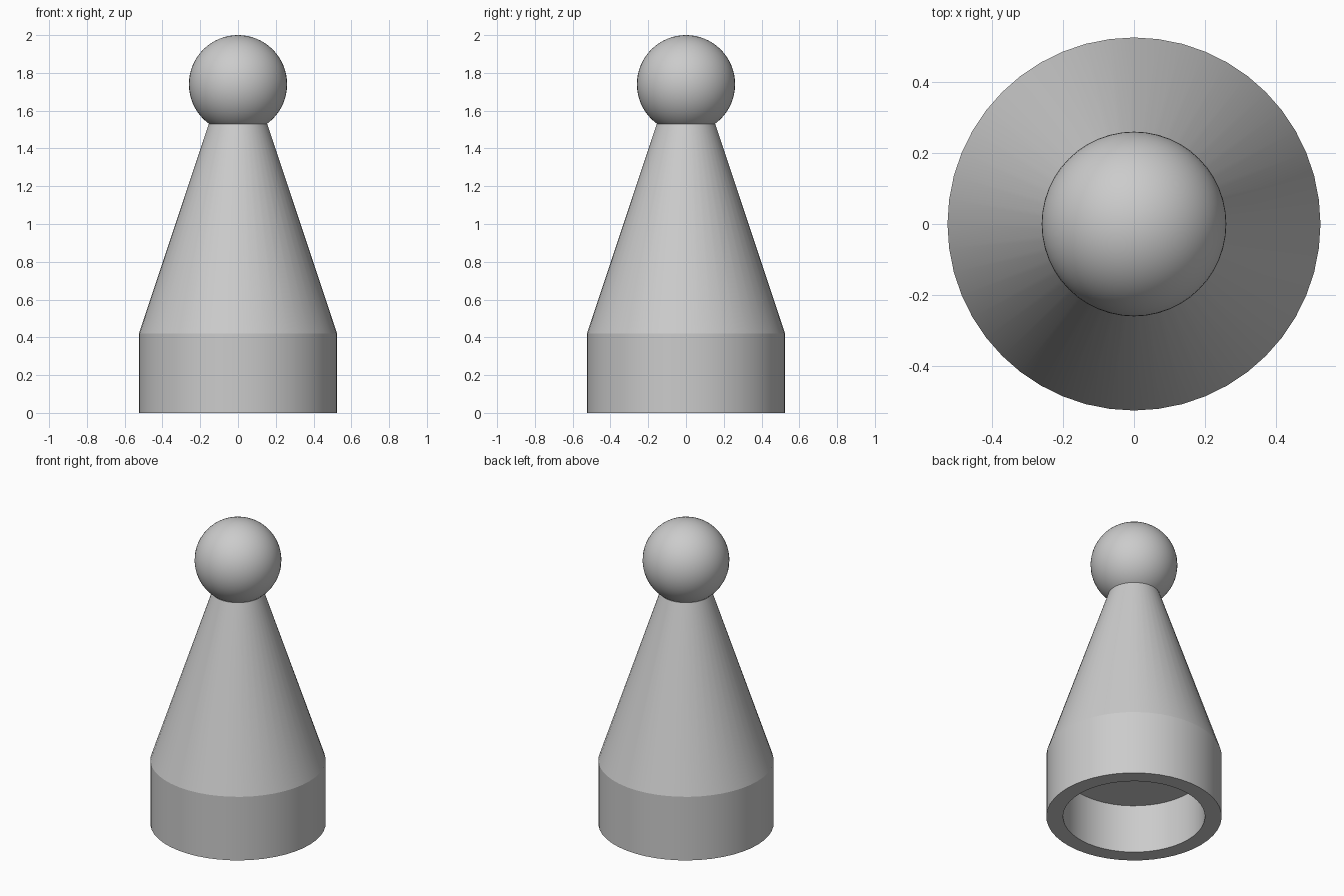
import bpy
import bmesh
from math import tau, cos, sin

default_cube = bpy.data.objects.get("Cube")
if default_cube:
    bpy.data.objects.remove(default_cube, do_unlink=True)

SEGMENTS = 48

# Single grey material
grey = bpy.data.materials.new("plain grey")
grey.use_nodes = True
colour = (0.6, 0.6, 0.6, 1)
grey.diffuse_color = colour
grey.node_tree.nodes["Principled BSDF"].inputs["Base Color"].default_value = colour


def finish(obj):
    obj.data.materials.append(grey)
    bpy.ops.object.select_all(action='DESELECT')
    obj.select_set(True)
    bpy.context.view_layer.objects.active = obj
    bpy.ops.object.shade_smooth_by_angle(angle=0.26)


def lathe(name, profile):
    """Turn (radius, height) points round z and cap both ends."""
    bm = bmesh.new()
    rings = [[bm.verts.new((r * cos(tau * i / SEGMENTS), r * sin(tau * i / SEGMENTS), z))
              for i in range(SEGMENTS)] for r, z in profile]
    for low, high in zip(rings, rings[1:]):
        for i in range(SEGMENTS):
            j = (i + 1) % SEGMENTS
            bm.faces.new((low[i], low[j], high[j], high[i]))
    bm.faces.new(rings[0])
    bm.faces.new(rings[-1])
    bmesh.ops.recalc_face_normals(bm, faces=bm.faces)
    mesh = bpy.data.meshes.new(name)
    bm.to_mesh(mesh)
    bm.free()
    obj = bpy.data.objects.new(name, mesh)
    bpy.context.collection.objects.link(obj)
    finish(obj)


# Body: recess ceiling, recess wall, bottom rim, outer wall, cone
lathe("hollow_base_and_cone", [
    (0.425, 0.32), (0.425, 0), (0.525, 0), (0.525, 0.42), (0.155, 1.53)])

# Ball resting in the top of the cone
bpy.ops.mesh.primitive_uv_sphere_add(
    segments=SEGMENTS, ring_count=32, radius=0.26, location=(0, 0, 1.74))
ball = bpy.context.object
ball.name = "ball_top"
finish(ball)
